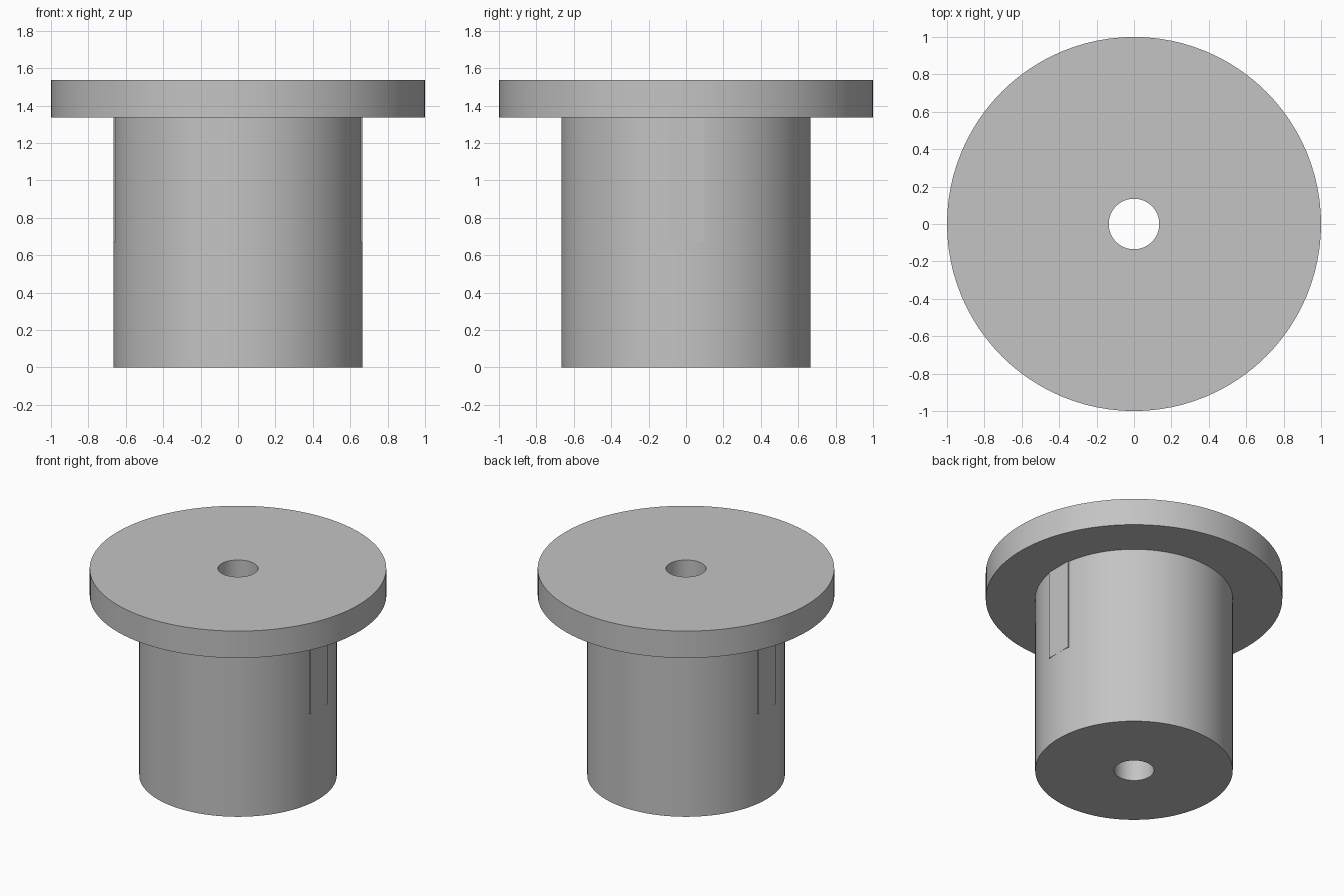
import bpy
import bmesh
import math

cube = bpy.data.objects.get("Cube")
if cube:
    bpy.data.objects.remove(cube, do_unlink=True)

SEGMENTS = 96
BORE, BODY, FLANGE = 0.135, 0.666, 1.0
SHOULDER, TOP = 1.337, 1.537
PAD_BOTTOM, PAD_WIDTH, PAD_DEPTH = 0.67, 0.2, 0.1

grey = bpy.data.materials.new("plain grey")
grey.use_nodes = True
grey.diffuse_color = (0.55, 0.55, 0.55, 1)
grey.node_tree.nodes["Principled BSDF"].inputs["Base Color"].default_value = (0.55, 0.55, 0.55, 1)


def finish(bm, name):
    bmesh.ops.recalc_face_normals(bm, faces=bm.faces)
    mesh = bpy.data.meshes.new(name)
    bm.to_mesh(mesh)
    bm.free()
    mesh.materials.append(grey)
    obj = bpy.data.objects.new(name, mesh)
    bpy.context.collection.objects.link(obj)
    return obj


# Flanged bushing: closed profile turned around the z axis
profile = [(BORE, 0), (BODY, 0), (BODY, SHOULDER),
           (FLANGE, SHOULDER), (FLANGE, TOP), (BORE, TOP)]
bm = bmesh.new()
rings = []
for radius, z in profile:
    angles = [2 * math.pi * i / SEGMENTS for i in range(SEGMENTS)]
    rings.append([bm.verts.new((radius * math.cos(a), radius * math.sin(a), z)) for a in angles])
for ring, following in zip(rings, rings[1:] + rings[:1]):
    for i in range(SEGMENTS):
        j = (i + 1) % SEGMENTS
        bm.faces.new((ring[i], ring[j], following[j], following[i]))
bushing = finish(bm, "flanged_bushing")
bpy.ops.object.select_all(action="DESELECT")
bushing.select_set(True)
bpy.context.view_layer.objects.active = bushing
bpy.ops.object.shade_smooth_by_angle(angle=math.radians(30))

# Shallow flat pads under the flange, flush with the body at their middle
for side, name in ((1, "left_pad"), (-1, "right_pad")):
    bm = bmesh.new()
    bmesh.ops.create_cube(bm, size=1)
    bmesh.ops.scale(bm, vec=(PAD_DEPTH, PAD_WIDTH, SHOULDER - PAD_BOTTOM), verts=bm.verts)
    bmesh.ops.translate(bm, verts=bm.verts,
                        vec=(side * (BODY - PAD_DEPTH / 2), 0, (SHOULDER + PAD_BOTTOM) / 2))
    finish(bm, name)
